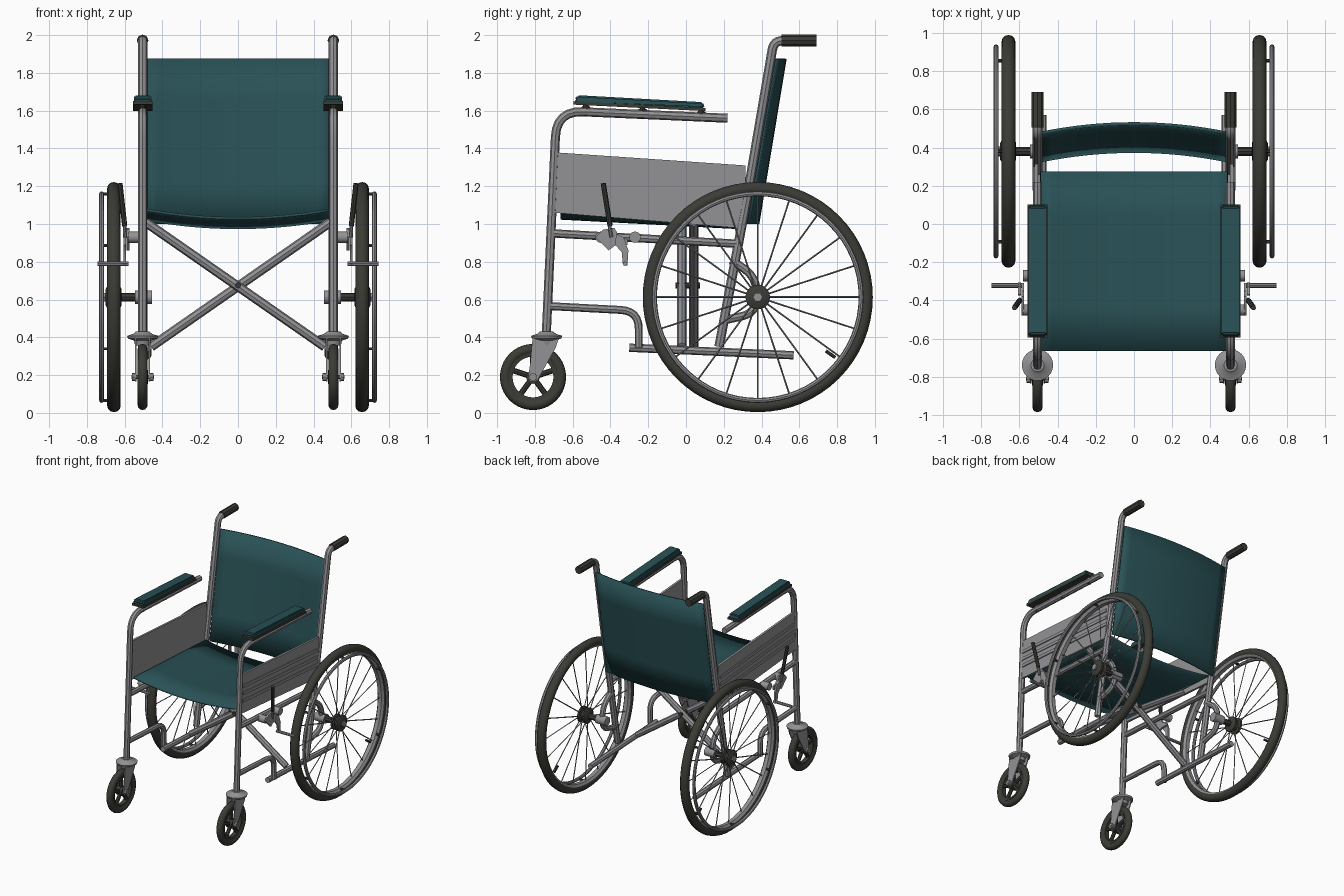
import bpy, bmesh, math
from mathutils import Vector

if "Cube" in bpy.data.objects:
    bpy.data.objects.remove(bpy.data.objects["Cube"])


def mat(name, rgb):
    m = bpy.data.materials.new(name)
    m.diffuse_color = (*rgb, 1)
    m.use_nodes = True
    m.node_tree.nodes["Principled BSDF"].inputs["Base Color"].default_value = m.diffuse_color
    return m


TEAL = mat("teal fabric", (0.022, 0.082, 0.092))
STEEL = mat("grey steel", (0.29, 0.285, 0.3))
RUBBER = mat("dark rubber", (0.045, 0.045, 0.037))


def finish(name, bm, m, smooth=40):
    bmesh.ops.recalc_face_normals(bm, faces=bm.faces)
    me = bpy.data.meshes.new(name)
    bm.to_mesh(me)
    bm.free()
    me.materials.append(m)
    ob = bpy.data.objects.new(name, me)
    bpy.context.collection.objects.link(ob)
    bpy.ops.object.select_all(action='DESELECT')
    ob.select_set(True)
    bpy.context.view_layer.objects.active = ob
    bpy.ops.object.shade_smooth_by_angle(angle=math.radians(smooth))
    return ob


def fillet(pts, r):
    """Round the corners of a polyline."""
    p = [Vector(q) for q in pts]
    out = [p[0]]
    for a, b, c in zip(p, p[1:], p[2:]):
        d = min(r, (a - b).length * .49, (c - b).length * .49)
        s, e = b + (a - b).normalized() * d, b + (c - b).normalized() * d
        for i in range(7):
            t = i / 6
            out.append(s * (1 - t) ** 2 + b * 2 * t * (1 - t) + e * t * t)
    return out + [p[-1]]


def tubes(name, paths, r, m, bend=0.1, res=2):
    cu = bpy.data.curves.new(name, 'CURVE')
    cu.dimensions = '3D'
    cu.bevel_depth, cu.bevel_resolution, cu.use_fill_caps = r, res, True
    for path in paths:
        pts = fillet(path, bend)
        sp = cu.splines.new('POLY')
        sp.points.add(len(pts) - 1)
        for q, v in zip(sp.points, pts):
            q.co = (*v, 1)
    tmp = bpy.data.objects.new("tmp", cu)
    bpy.context.collection.objects.link(tmp)
    bpy.context.view_layer.update()
    me = bpy.data.meshes.new_from_object(tmp.evaluated_get(bpy.context.evaluated_depsgraph_get()))
    bm = bmesh.new()
    bm.from_mesh(me)
    bpy.data.objects.remove(tmp)
    return finish(name, bm, m)


def lathe(name, prof, c, m, n=32, axis='X', closed=True):
    """Spin a (radius, offset) profile about an axis through c."""
    bm = bmesh.new()
    rings = []
    for i in range(n):
        a = 2 * math.pi * i / n
        ca, sa = math.cos(a), math.sin(a)
        rings.append([bm.verts.new(Vector(c) + (Vector((o, r * ca, r * sa)) if axis == 'X'
                      else Vector((r * ca, r * sa, o)))) for r, o in prof])
    k = len(prof)
    for i in range(n):
        A, B = rings[i], rings[(i + 1) % n]
        for j in range(k if closed else k - 1):
            bm.faces.new((A[j], A[(j + 1) % k], B[(j + 1) % k], B[j]))
    if not closed:
        bm.faces.new([r[0] for r in rings])
        bm.faces.new([r[-1] for r in rings])
    return finish(name, bm, m)


def circle(R, rr, ro, n=12):
    return [(R + rr * math.cos(2 * math.pi * i / n), ro * math.sin(2 * math.pi * i / n)) for i in range(n)]


def disc(name, c, r, half, m, n=20, axis='X'):
    return lathe(name, [(r, -half), (r, half)], c, m, n, axis, False)


def plate(name, yz, x0, x1, m, bevel=0):
    """Extrude a side outline from x0 to x1."""
    bm = bmesh.new()
    f = bm.faces.new([bm.verts.new((x0, y, z)) for y, z in yz])
    ext = bmesh.ops.extrude_face_region(bm, geom=[f])['geom']
    bmesh.ops.translate(bm, verts=[v for v in ext if isinstance(v, bmesh.types.BMVert)], vec=(x1 - x0, 0, 0))
    if bevel:
        bmesh.ops.bevel(bm, geom=bm.edges[:], offset=bevel, segments=2, affect='EDGES')
    return finish(name, bm, m)


def sling(name, pos, thick):
    """Sagging cloth sheet from a function of (u, v)."""
    bm = bmesh.new()
    N = 16
    g = [[bm.verts.new(pos(2 * i / N - 1, j / 4)) for j in range(5)] for i in range(N + 1)]
    for i in range(N):
        for j in range(4):
            bm.faces.new((g[i][j], g[i + 1][j], g[i + 1][j + 1], g[i][j + 1]))
    ob = finish(name, bm, TEAL)
    md = ob.modifiers.new("thickness", 'SOLIDIFY')
    md.thickness, md.offset = thick, 0


# Cloth seat and backrest
sling("seat", lambda u, v: (.49 * u, -.665 + .94 * v, 1.03 + .045 * u * u - .05 * v), .014)
sling("backrest", lambda u, v: (.49 * u, .38 + .145 * v - .05 * u * u, 1.0 + .875 * v), .016)

# Folding cross brace
for n, s, y in (("cross_brace_a", 1, -.022), ("cross_brace_b", -1, .042)):
    tubes(n, [[(-.49 * s, y, 1.01), (.46 * s, y, .35)]], .025, STEEL)
tubes("brace_pivot", [[(0, -.055, .675), (0, .075, .675)]], .016, RUBBER)

for s, side in ((1, "right"), (-1, "left")):
    X = .505 * s

    def P(*yz, x=.505):
        return [(x * s, y, z) for y, z in yz]

    # Tube frame
    tubes("front_post_" + side, [P((-.74, .41), (-.685, 1.6), (.22, 1.56))], .024, STEEL, .14)
    tubes("back_post_" + side, [P((.175, .35), (.325, 1.15), (.465, 1.97), (.56, 1.97))], .025, STEEL, .08)
    tubes("push_grip_" + side, [P((.505, 1.972), (.69, 1.972))], .031, RUBBER)
    tubes("seat_rail_" + side, [P((-.7, .95), (.28, .895))], .022, STEEL)
    tubes("lower_rail_" + side, [P((-.72, .565), (-.25, .54), (-.25, .345))], .021, STEEL, .11)
    tubes("bottom_rail_" + side, [P((-.3, .345), (.57, .305), x=.48)], .022, STEEL)
    tubes("axle_bracket_" + side, [P((.24, .81), (.37, .72), (.38, .53), (.2, .49))], .022, STEEL, .1)

    # Side panel with pressed ribs
    plate("side_panel_" + side, [(-.705, 1.06), (-.705, 1.38), (.315, 1.31), (.315, .975)], .503 * s, .521 * s, STEEL)
    for k, z in enumerate((1.28, 1.22, 1.16)):
        plate(f"panel_rib_{k}_{side}", [(-.68, z - .012), (-.68, z + .012), (.3, z - .058), (.3, z - .082)],
              .52 * s, .528 * s, STEEL)

    # Armrest pad, tray and clips
    plate("armrest_pad_" + side, [(-.585, 1.64), (-.59, 1.66), (-.575, 1.682), (.09, 1.645), (.1, 1.612)],
          .459 * s, .551 * s, TEAL, .008)
    plate("armrest_tray_" + side, [(-.595, 1.632), (-.595, 1.65), (.102, 1.615), (.102, 1.598)],
          .453 * s, .557 * s, RUBBER)
    for k, y in enumerate((-.53, -.23, .08)):
        tubes(f"armrest_clip_{k}_{side}", [[(X, y, 1.565 - .045 * (y + .4)), (X, y, 1.625 - .045 * (y + .4))]],
              .014, RUBBER)
        lathe(f"clip_band_{k}_{side}", circle(.026, .004, .006, 4), (X, y, 1.598 - .045 * (y + .5)), RUBBER, 16)

    # Big wheel
    C = Vector((.657 * s, .38, .613))
    lathe("tyre_" + side, circle(.575, .034, .036), C, RUBBER, 64)
    lathe("rim_" + side, [(.555, -.028), (.555, .028), (.538, .016), (.538, -.016)], C, STEEL, 64)
    lathe("hand_rim_" + side, circle(.547, .013, .013, 8), C + Vector((.065 * s, 0, 0)), STEEL, 64)
    stubs, spokes = [], []
    for i in range(20):
        a = math.pi / 2 + i * math.pi / 10
        d = Vector((0, math.cos(a), math.sin(a)))
        off = Vector(((.022 if i % 2 else -.022), 0, 0))
        spokes.append([C + d * .04 + off, C + d * .545])
    for i in range(6):
        a = math.pi / 6 + i * math.pi / 3
        d = Vector((0, math.cos(a), math.sin(a)))
        stubs.append([C + d * .547, C + d * .547 + Vector((.065 * s, 0, 0))])
    tubes("spokes_" + side, spokes, .0045, STEEL, res=0)
    tubes("hand_rim_stubs_" + side, stubs, .009, RUBBER, res=1)
    lathe("hub_" + side, [(.045, -.04 * s), (.062, -.03 * s), (.062, -.015 * s), (.045, -.008 * s), (.045, .01 * s),
                          (.065, .015 * s), (.065, .032 * s), (.04, .045 * s)], C, RUBBER, 24, closed=False)
    disc("hub_nut_" + side, C + Vector((.047 * s, 0, 0)), .026, .008, STEEL, 6)
    tubes("axle_" + side, [[(.53 * s, .38, .613), (.63 * s, .38, .613)]], .023, RUBBER)
    disc("axle_sleeve_" + side, (.5 * s, .38, .613), .036, .045, STEEL)
    tubes("valve_" + side, [[C + Vector((0, .41, -.32)), C + Vector((0, .36, -.285))]], .009, RUBBER)

    # Caster wheel
    K = Vector((X, -.81, .19))
    lathe("caster_tyre_" + side, circle(.147, .028, .027), K, RUBBER, 40)
    lathe("caster_rim_" + side, [(.128, -.022), (.128, .022), (.108, .018), (.108, -.018)], K, RUBBER, 40)
    disc("caster_hub_" + side, K, .036, .028, RUBBER)
    arms = []
    for i in range(5):
        a = math.pi / 2 + i * 2 * math.pi / 5
        arms.append([K, K + Vector((0, math.cos(a), math.sin(a))) * .118])
    tubes("caster_spokes_" + side, arms, .015, RUBBER)

    # Caster fork
    for k, o in (("outer", .036), ("inner", -.036)):
        plate(f"fork_{k}_{side}", [(-.812, .4), (-.672, .4), (-.69, .345), (-.782, .18), (-.8, .165), (-.822, .165),
                                   (-.836, .185), (-.825, .26)], X + o - .004, X + o + .004, STEEL)
        disc(f"fork_nut_{k}_{side}", K + Vector((o * 1.3, 0, 0)), .022, .01, STEEL, 8)
    tubes("caster_axle_" + side, [[K - Vector((.06, 0, 0)), K + Vector((.06, 0, 0))]], .01, STEEL)
    lathe("fork_crown_" + side, [(.04, -.045), (.045, -.02), (.078, -.008), (.082, .006), (.05, .016), (.034, .03)],
          (X, -.738, .402), STEEL, 24, 'Z', False)

    # Parking brake
    plate("brake_plate_" + side, [(-.48, .93), (-.44, .97), (-.38, .98), (-.35, .93), (-.31, .92), (-.31, .89),
                                  (-.37, .89), (-.41, .86), (-.45, .9)], .575 * s, .59 * s, STEEL)
    plate("brake_arm_" + side, [(-.37, .95), (-.33, .93), (-.305, .86), (-.31, .78), (-.335, .79), (-.34, .85),
                                (-.375, .89)], .592 * s, .606 * s, STEEL)
    tubes("brake_bar_" + side, [[(.58 * s, -.322, .79), (.745 * s, -.322, .79)]], .012, STEEL)
    tubes("brake_lever_" + side, [[(.598 * s, -.395, .93), (.602 * s, -.41, 1.02)]], .01, STEEL)
    tubes("brake_handle_" + side, [[(.6 * s, -.402, .99), (.625 * s, -.438, 1.215)]], .014, RUBBER)
    for k, y in enumerate((-.45, -.27)):
        disc(f"brake_clamp_{k}_{side}", (.545 * s, y, .93), .03, .035, STEEL, 16)
